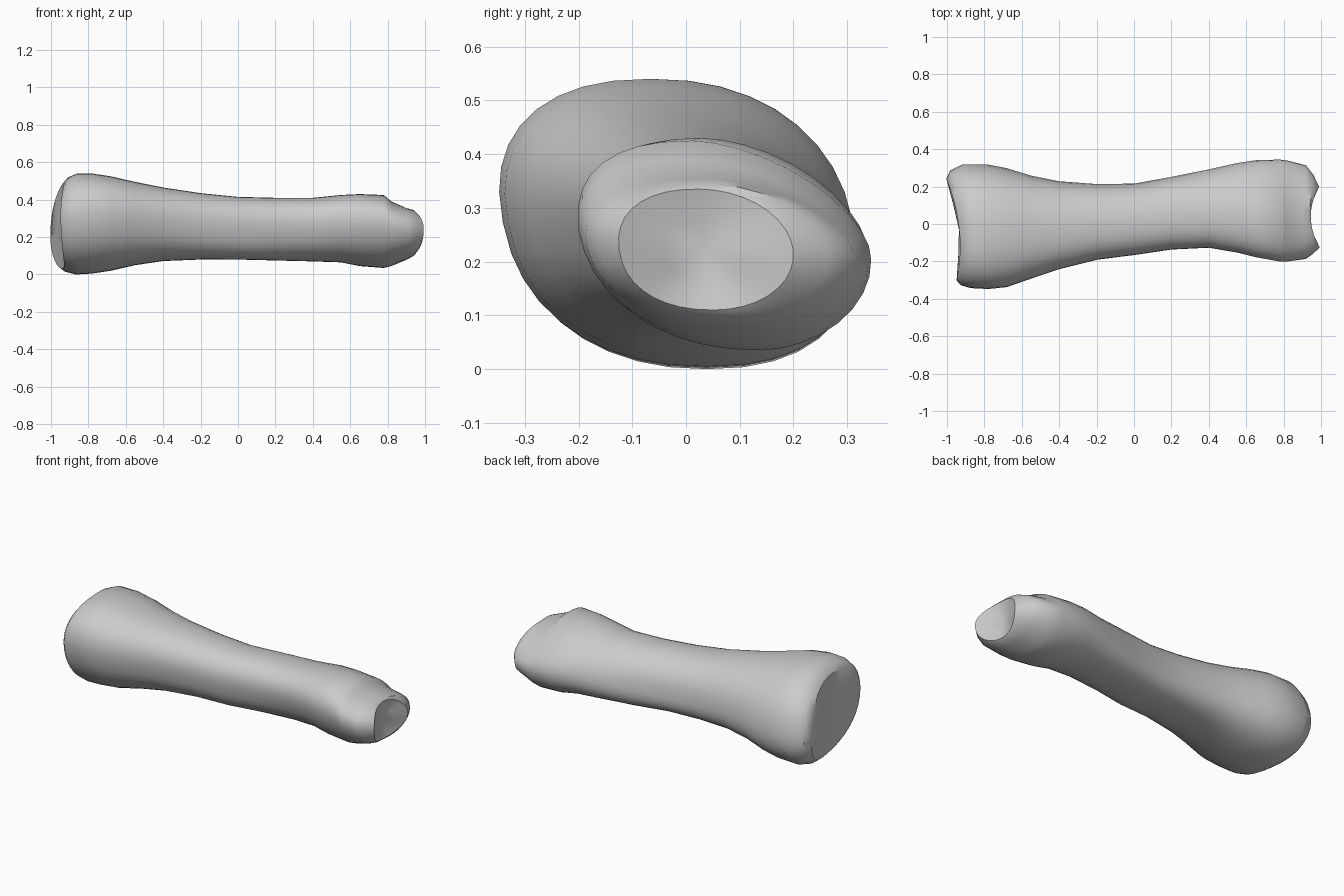
import bpy
import bmesh
import math

cube = bpy.data.objects.get("Cube")
if cube:
    bpy.data.objects.remove(cube, do_unlink=True)

SEGMENTS = 36

# Cross-sections along the bone: x, y low, y high, z low, z high
SECTIONS = [
    (-.93, -.30, .24, .03, .49),
    (-.905, -.325, .285, .012, .52),
    (-.86, -.34, .315, 0, .54),
    (-.78, -.345, .315, .005, .54),
    (-.68, -.335, .295, .02, .525),
    (-.55, -.29, .255, .05, .495),
    (-.4, -.24, .225, .072, .465),
    (-.2, -.19, .21, .08, .435),
    (0, -.165, .212, .08, .415),
    (.2, -.135, .248, .075, .41),
    (.4, -.125, .29, .07, .41),
    (.55, -.15, .325, .065, .425),
    (.65, -.175, .342, .045, .43),
    (.78, -.197, .348, .035, .425),
    (.82, -.197, .343, .045, .39),
    (.9, -.185, .315, .08, .355),
    (.935, -.16, .265, .1, .345),
    (.945, -.125, .2, .11, .335),
]


def end_bend(x, y):
    """Curve the wide end and give the narrow end a saddle-shaped rim."""
    if x < -.78:
        return -.065 * ((y + .12) / .34) ** 2 * (-.78 - x) / .15
    if x > .94:
        return .045 * ((y - .04) / .16) ** 2
    return .9 * max(0, x - .82) * abs(y - .04)


def signed_power(value, power):
    return math.copysign(abs(value) ** power, value)


def ring(bm, section):
    x, y0, y1, z0, z1 = section
    half_y, half_z = (y1 - y0) / 2, (z1 - z0) / 2
    middle = max(0, 1 - abs(x) / .8)
    fade = min(1, (1 - x) / .15)
    # Lean each section so the crest sits towards the front
    lean = (.2 + .05 * x - .07 * middle) * fade * half_y
    width = math.sqrt(half_y ** 2 - lean ** 2)
    verts = []
    for i in range(SEGMENTS):
        a = math.tau * i / SEGMENTS
        c, s = math.cos(a), math.sin(a)
        # Squarer underside along the shaft, pointed back on the narrow end
        power = .88
        if s < 0:
            power -= .2 * middle
        if c > 0:
            power += .45 * max(0, x - .2) * fade
        c, s = signed_power(c, power), signed_power(s, power)
        y = (y0 + y1) / 2 + width * c - lean * s
        z = (z0 + z1) / 2 + half_z * s
        verts.append(bm.verts.new((x + end_bend(x, y), y, z)))
    return verts


def bridge(bm, a, b):
    for i in range(SEGMENTS):
        j = (i + 1) % SEGMENTS
        bm.faces.new((a[i], a[j], b[j], b[i]))


def dish(bm, rim, depth):
    """Close an end with a shallow hollow."""
    count = len(rim)
    mid = sum((v.co for v in rim), rim[0].co * 0) / count
    mid.x += depth
    inner = []
    for v in rim:
        co = v.co.lerp(mid, .5)
        co.x += depth * .15
        inner.append(bm.verts.new(co))
    bridge(bm, rim, inner)
    tip = bm.verts.new(mid)
    for i in range(count):
        bm.faces.new((inner[i], inner[(i + 1) % count], tip))


# Shaft with both flared ends
bm = bmesh.new()
rings = [ring(bm, s) for s in SECTIONS]
for first, second in zip(rings, rings[1:]):
    bridge(bm, first, second)
dish(bm, rings[0], .02)
dish(bm, rings[-1], -.04)
bmesh.ops.recalc_face_normals(bm, faces=bm.faces)
mesh = bpy.data.meshes.new("bone")
bm.to_mesh(mesh)
bm.free()

bone = bpy.data.objects.new("bone", mesh)
bpy.context.collection.objects.link(bone)

# Plain grey surface
grey = bpy.data.materials.new("bone grey")
grey.use_nodes = True
colour = (.6, .6, .6, 1)
grey.diffuse_color = colour
grey.node_tree.nodes["Principled BSDF"].inputs["Base Color"].default_value = colour
mesh.materials.append(grey)

bpy.ops.object.select_all(action='DESELECT')
bone.select_set(True)
bpy.context.view_layer.objects.active = bone
bpy.ops.object.shade_smooth_by_angle(angle=math.radians(40))
